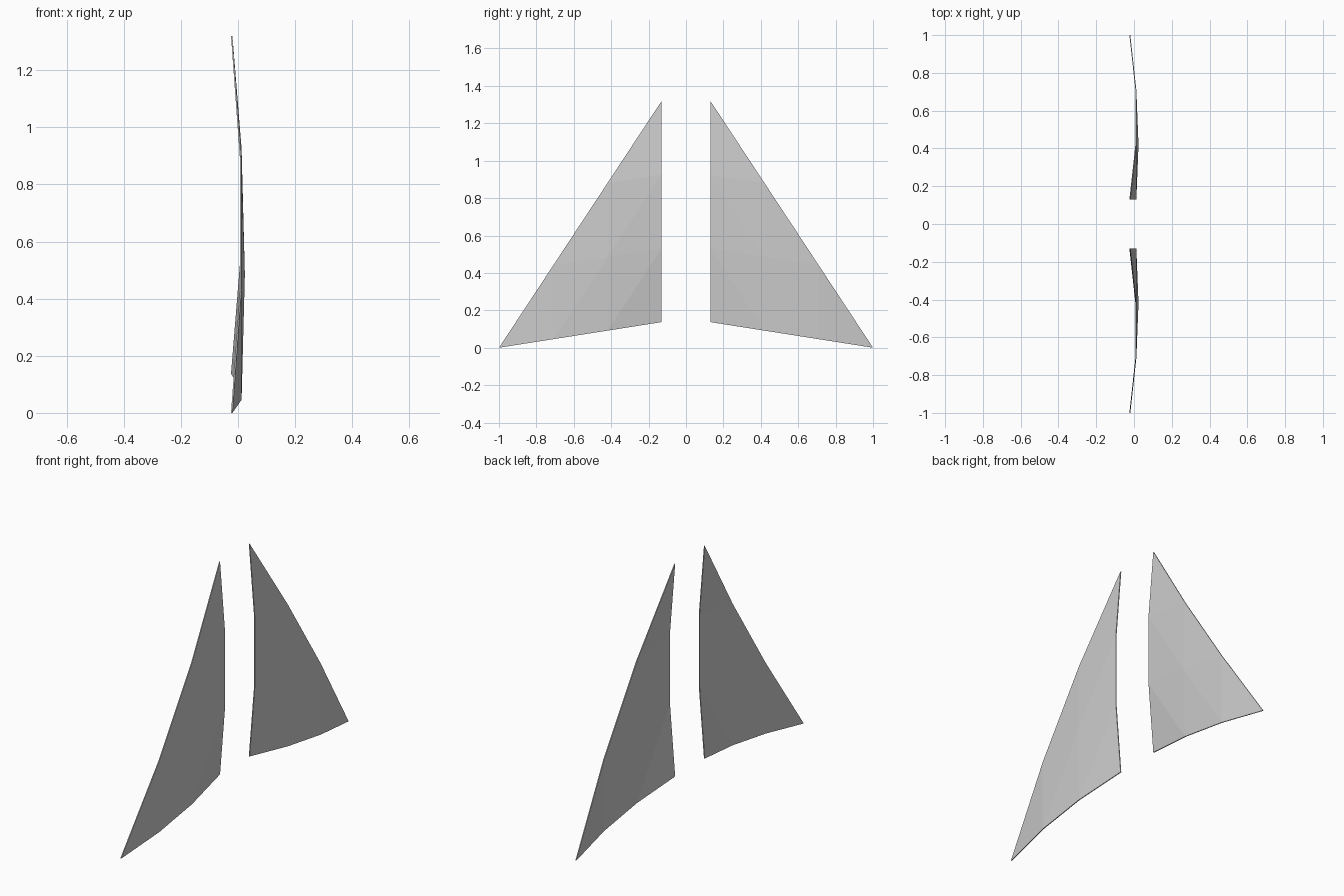
import bpy, bmesh
from mathutils import Vector

if "Cube" in bpy.data.objects:
    bpy.data.objects.remove(bpy.data.objects["Cube"])

N = 3            # divisions along each side of a sail
THICK = 0.005
# sail corners (y, z): inner top, inner bottom, outer tip
TOP, BOTTOM, TIP = Vector((0.13, 1.32)), Vector((0.13, 0.137)), Vector((1.0, 0.0))
# forward bulge by position: corner, edge, centre
BULGE = {0: 0.0, 1: 0.032, 3: 0.0435}


def build_sail(name, side):
    bm = bmesh.new()
    layers = []
    # front and back skins on a triangular grid
    for back in (0, 1):
        grid = {}
        for i in range(N + 1):
            for j in range(N + 1 - i):
                k = N - i - j
                p = (TOP * i + BOTTOM * j + TIP * k) / N
                inside = sum(v > 0 for v in (i, j, k))
                x = -0.0195 + BULGE[{1: 0, 2: 1, 3: 3}[inside]] - THICK * back
                grid[i, j] = bm.verts.new((x, side * p.x, p.y))
        for i in range(N):
            for j in range(N - i):
                bm.faces.new((grid[i, j], grid[i + 1, j], grid[i, j + 1]))
                if i + j < N - 1:
                    bm.faces.new((grid[i + 1, j], grid[i + 1, j + 1], grid[i, j + 1]))
        layers.append(grid)
    # thin rim joining the two skins
    loop = ([(i, 0) for i in range(N)] + [(N - i, i) for i in range(N)]
            + [(0, N - i) for i in range(N)])
    f, b = layers
    for p, q in zip(loop, loop[1:] + loop[:1]):
        bm.faces.new((f[p], f[q], b[q], b[p]))
    bmesh.ops.recalc_face_normals(bm, faces=bm.faces)
    mesh = bpy.data.meshes.new(name)
    bm.to_mesh(mesh)
    bm.free()
    obj = bpy.data.objects.new(name, mesh)
    bpy.context.collection.objects.link(obj)
    return obj


# mirrored pair of curved triangular panels
build_sail("left_sail_panel", -1)
build_sail("right_sail_panel", 1)
